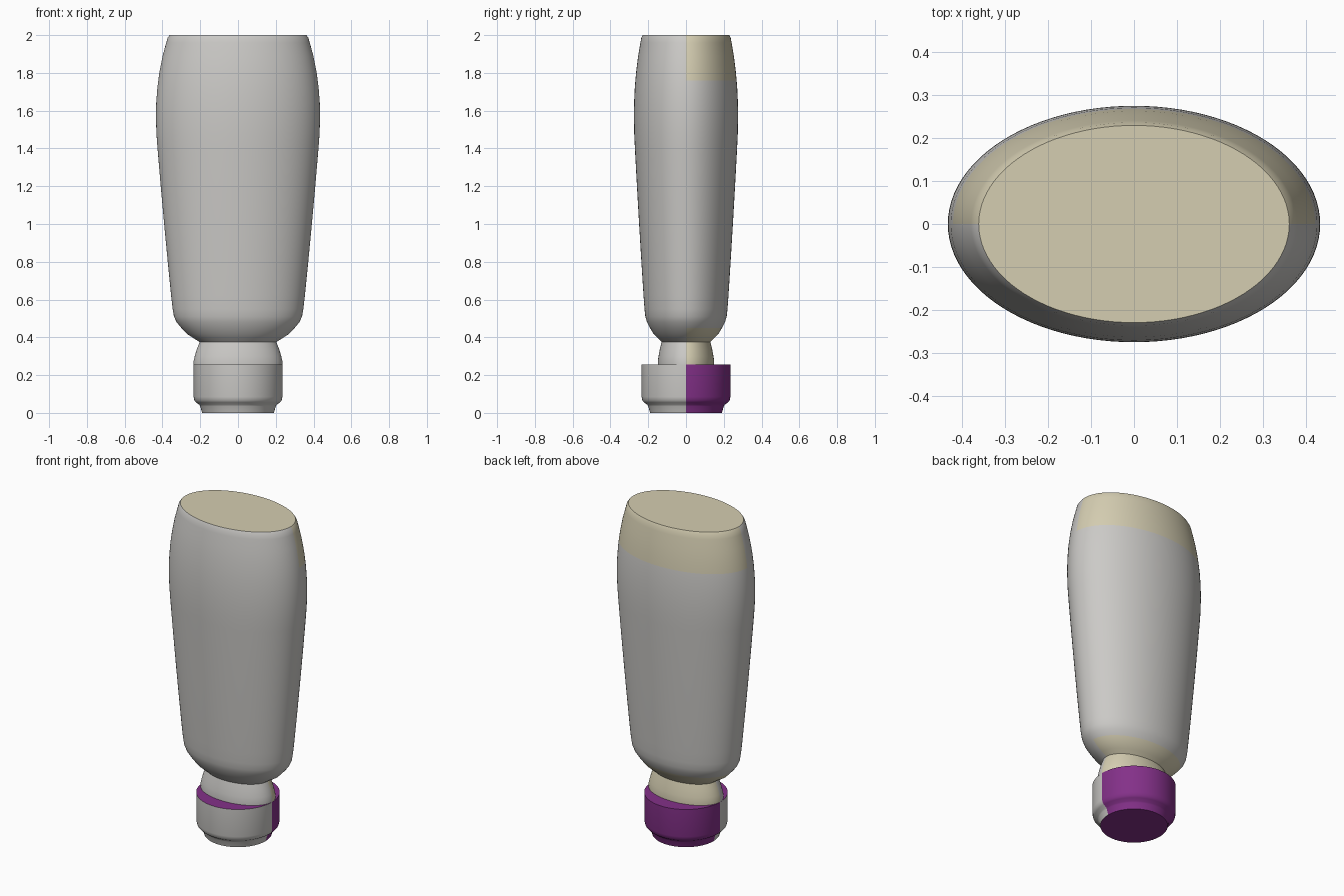
import bpy, bmesh, math

cube = bpy.data.objects.get("Cube")
if cube:
    bpy.data.objects.remove(cube, do_unlink=True)


def material(name, rgb):
    m = bpy.data.materials.new(name)
    m.use_nodes = True
    m.diffuse_color = (*rgb, 1)
    m.node_tree.nodes["Principled BSDF"].inputs["Base Color"].default_value = (*rgb, 1)
    return m


grey = material("light grey", (0.60, 0.59, 0.57))
cream = material("cream", (0.66, 0.61, 0.44))
purple = material("purple", (0.23, 0.03, 0.25))


def lathe(name, profile, squash, mats, is_second, segments=96):
    """Spin (radius, z) points into a closed, optionally elliptical solid."""
    bm = bmesh.new()
    rings = []
    for r, z in profile:
        angles = [2 * math.pi * i / segments for i in range(segments)]
        rings.append([bm.verts.new((r * math.cos(a), r * squash * math.sin(a), z)) for a in angles])
    for low, high in zip(rings, rings[1:]):
        for i in range(segments):
            j = (i + 1) % segments
            bm.faces.new((low[i], low[j], high[j], high[i]))
    bm.faces.new(rings[0][::-1])
    bm.faces.new(rings[-1])
    bm.normal_update()
    for f in bm.faces:
        f.material_index = int(is_second(f.calc_center_median(), f.normal))
    mesh = bpy.data.meshes.new(name)
    bm.to_mesh(mesh)
    bm.free()
    for m in mats:
        mesh.materials.append(m)
    mesh.shade_smooth()
    mesh.set_sharp_from_angle(angle=math.radians(35))
    obj = bpy.data.objects.new(name, mesh)
    bpy.context.collection.objects.link(obj)
    return obj


# Elliptical bottle with its neck: front wrapped grey, cream at both ends of the back
neck = [(0.235, 0.25), (0.235, 0.275), (0.229, 0.30), (0.219, 0.335), (0.203, 0.375)]
shoulder = [(0.235, 0.395), (0.27, 0.418), (0.30, 0.45), (0.325, 0.48), (0.339, 0.51), (0.346, 0.55)]
side = [(0.354, 0.62), (0.372, 0.8), (0.391, 1.0), (0.409, 1.2), (0.426, 1.4), (0.432, 1.48),
        (0.434, 1.56), (0.433, 1.64), (0.427, 1.72), (0.422, 1.76), (0.415, 1.81),
        (0.399, 1.89), (0.38, 1.96), (0.373, 1.985), (0.362, 2.0)]
lathe("bottle", neck + shoulder + side, 0.635, (grey, cream),
      lambda c, n: n.z > 0.9 and c.z > 1.9 or c.y > 0 and not 0.45 < c.z < 1.76)

# Round cap: grey front wall, purple everywhere else
cap = [(0.19, 0.0), (0.2, 0.035), (0.204, 0.043), (0.222, 0.055), (0.231, 0.066), (0.235, 0.085), (0.235, 0.255)]
lathe("cap", cap, 1.0, (grey, purple), lambda c, n: c.y > 0 or abs(n.z) > 0.95)
